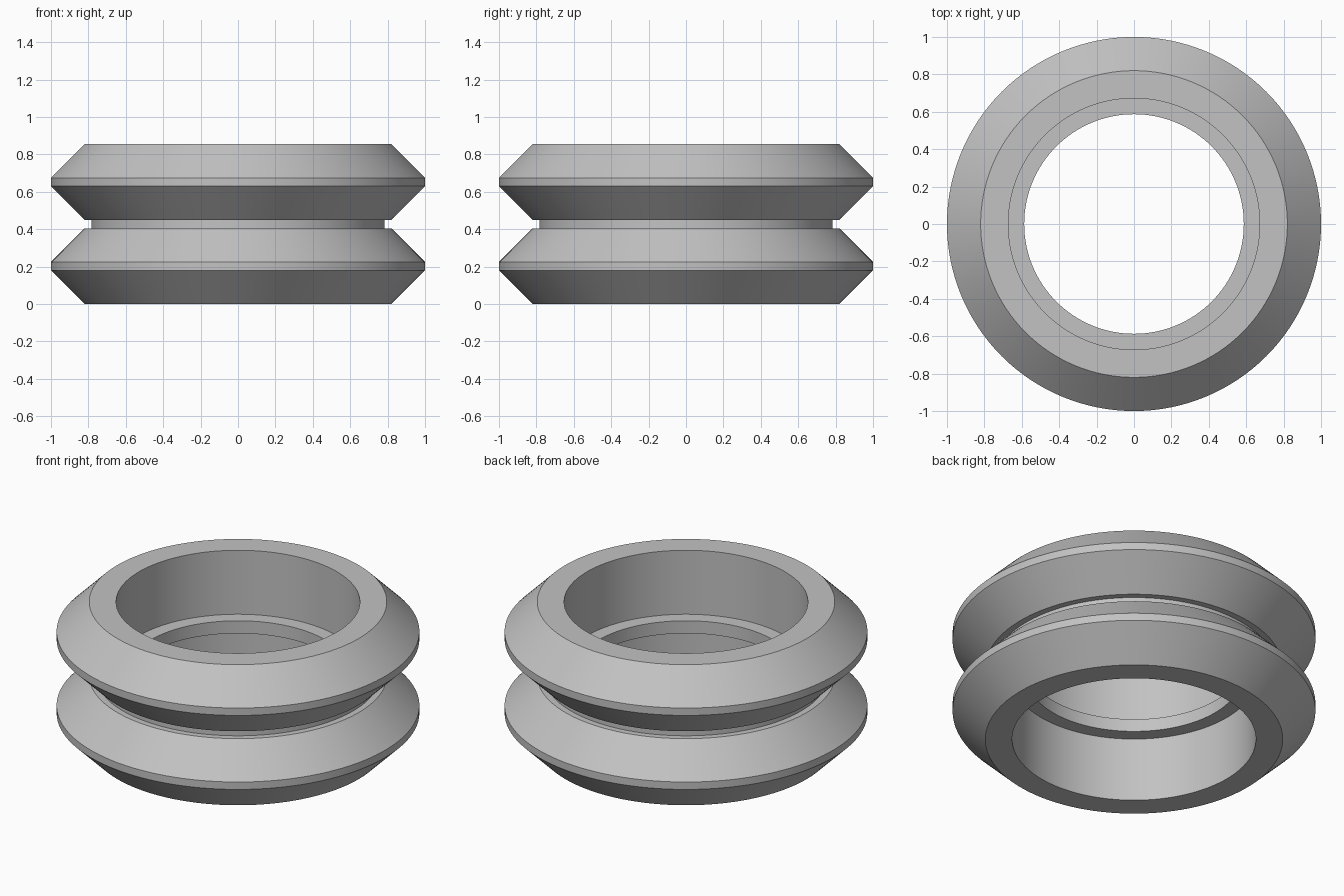
import bpy, bmesh, math
from mathutils import Matrix

cube = bpy.data.objects.get("Cube")
if cube:
    bpy.data.objects.remove(cube, do_unlink=True)

HEIGHT = 0.855
SEGMENTS = 128

# Grey plastic
grey = bpy.data.materials.new("grey_plastic")
grey.use_nodes = True
colour = (0.54, 0.54, 0.54, 1.0)
grey.diffuse_color = colour
grey.node_tree.nodes["Principled BSDF"].inputs["Base Color"].default_value = colour


def revolve(name, profile):
    """Turn a closed (radius, height) profile around z."""
    bm = bmesh.new()
    rings = []
    for i in range(SEGMENTS):
        turn = Matrix.Rotation(math.tau * i / SEGMENTS, 3, "Z")
        rings.append([bm.verts.new(turn.col[0] * r + turn.col[2] * z) for r, z in profile])
    n = len(profile)
    for i, ring in enumerate(rings):
        following = rings[(i + 1) % SEGMENTS]
        for j in range(n):
            k = (j + 1) % n
            bm.faces.new((ring[j], following[j], following[k], ring[k]))
    bmesh.ops.recalc_face_normals(bm, faces=bm.faces)
    mesh = bpy.data.meshes.new(name)
    bm.to_mesh(mesh)
    bm.free()
    mesh.materials.append(grey)
    obj = bpy.data.objects.new(name, mesh)
    bpy.context.collection.objects.link(obj)
    bpy.ops.object.select_all(action="DESELECT")
    obj.select_set(True)
    bpy.context.view_layer.objects.active = obj
    bpy.ops.object.shade_smooth_by_angle(angle=math.radians(30))
    return obj


# Lower half: inner rib, bore, bevelled rim, central groove
lower = [(0.587, 0.389), (0.672, 0.389), (0.672, 0), (0.82, 0), (1, 0.18),
         (1, 0.225), (0.82, 0.405), (0.783, 0.405)]
upper = [(r, HEIGHT - z) for r, z in reversed(lower)]
revolve("double_rim_wheel", lower + upper)
